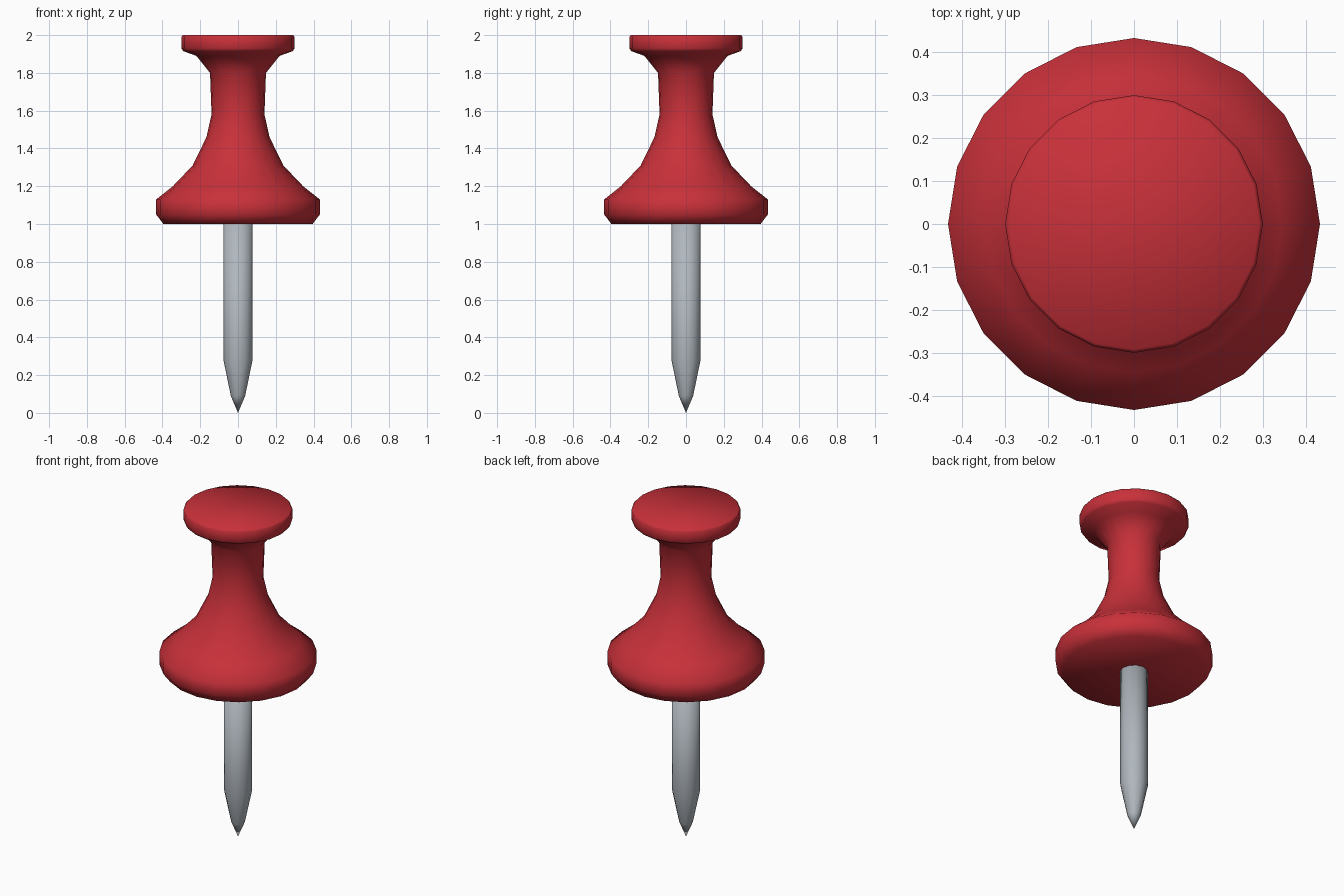
import bpy
import bmesh
from math import cos, sin, tau

cube = bpy.data.objects.get("Cube")
if cube:
    bpy.data.objects.remove(cube)


def material(name, color, metallic, roughness):
    mat = bpy.data.materials.new(name)
    mat.use_nodes = True
    mat.diffuse_color = color
    shader = next(n for n in mat.node_tree.nodes if n.type == 'BSDF_PRINCIPLED')
    shader.inputs["Base Color"].default_value = color
    shader.inputs["Metallic"].default_value = metallic
    shader.inputs["Roughness"].default_value = roughness
    return mat


def lathe(name, profile, sides, mat):
    """Turn a bottom-to-top (radius, height) profile; zero radius makes a point."""
    bm = bmesh.new()
    rings = []
    for r, z in profile:
        count = sides if r > 0 else 1
        rings.append([bm.verts.new((r * cos(tau * i / sides), r * sin(tau * i / sides), z))
                      for i in range(count)])
    for low, high in zip(rings, rings[1:]):
        for i in range(sides):
            j = (i + 1) % sides
            if len(low) == 1:
                bm.faces.new((low[0], high[j], high[i]))
            else:
                bm.faces.new((low[i], low[j], high[j], high[i]))
    # Close the open ends
    for ring in (rings[0], rings[-1]):
        if len(ring) > 1:
            bm.faces.new(ring)
    bmesh.ops.recalc_face_normals(bm, faces=bm.faces)
    for face in bm.faces:
        face.smooth = True
    mesh = bpy.data.meshes.new(name)
    bm.to_mesh(mesh)
    bm.free()
    mesh.materials.append(mat)
    obj = bpy.data.objects.new(name, mesh)
    bpy.context.collection.objects.link(obj)
    return obj


red = material("red plastic", (0.58, 0.03, 0.042, 1), 0.0, 0.4)
steel = material("grey steel", (0.43, 0.47, 0.51, 1), 0.0, 0.4)

# Flared grip with a flat top and wide base
lathe("grip", [(0.395, 1.0), (0.433, 1.05), (0.433, 1.13), (0.345, 1.2),
               (0.24, 1.31), (0.167, 1.46), (0.14, 1.58), (0.148, 1.8),
               (0.22, 1.89), (0.29, 1.915), (0.3, 1.93), (0.3, 1.99), (0.292, 2.0)],
      20, red)

# Straight pin with a two-step point
lathe("pin", [(0, 0), (0.038, 0.09), (0.077, 0.28), (0.077, 1.02)], 12, steel)
